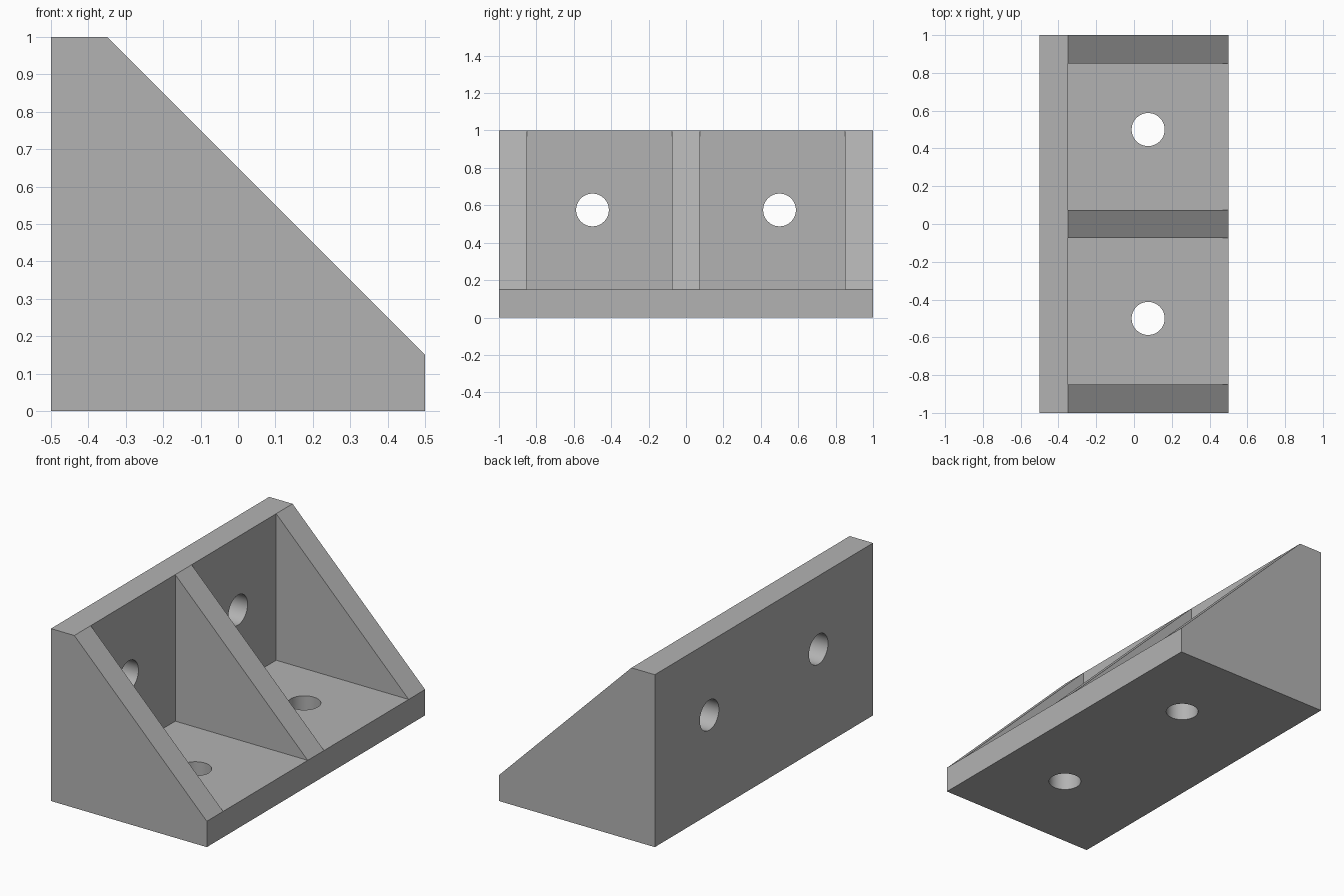
import bpy, bmesh, math
from mathutils import Matrix

if "Cube" in bpy.data.objects:
    bpy.data.objects.remove(bpy.data.objects["Cube"])

T = 0.15            # wall thickness
grey = bpy.data.materials.new("mid grey")
grey.diffuse_color = (0.45, 0.45, 0.45, 1)
grey.use_nodes = True
grey.node_tree.nodes["Principled BSDF"].inputs["Base Color"].default_value = grey.diffuse_color


def make_object(name, bm):
    bmesh.ops.recalc_face_normals(bm, faces=bm.faces)
    mesh = bpy.data.meshes.new(name)
    bm.to_mesh(mesh)
    bm.free()
    mesh.materials.append(grey)
    ob = bpy.data.objects.new(name, mesh)
    bpy.context.collection.objects.link(ob)
    return ob


def prism(name, profile, y0, y1):
    """Extrude an (x, z) profile along y."""
    bm = bmesh.new()
    face = bm.faces.new([bm.verts.new((x, y0, z)) for x, z in profile])
    ext = bmesh.ops.extrude_face_region(bm, geom=[face])["geom"]
    verts = [v for v in ext if isinstance(v, bmesh.types.BMVert)]
    bmesh.ops.translate(bm, verts=verts, vec=(0, y1 - y0, 0))
    return make_object(name, bm)


def drill(name, centre, rotation):
    """Round hole cutter."""
    bm = bmesh.new()
    bmesh.ops.create_cone(bm, cap_ends=True, segments=48, radius1=0.0875,
                          radius2=0.0875, depth=0.3,
                          matrix=Matrix.Translation(centre) @ rotation)
    return make_object(name, bm)


# Solid gusset block with the sloping front edge
bracket = prism("corner_bracket",
                [(-0.5, 0), (0.5, 0), (0.5, T), (-0.5 + T, 1), (-0.5, 1)], -1, 1)

# Two pockets leave the base, the back plate and three ribs; four screw holes
cutters = []
for side in (-1, 1):
    y0, y1 = sorted((side * T / 2, side * (1 - T)))
    cutters.append(prism("pocket_cutter",
                         [(-0.5 + T, T), (1, T), (1, 1.5), (-0.5 + T, 1.5)], y0, y1))
    cutters.append(drill("base_hole_cutter", (0.075, side * 0.5, 0.075), Matrix()))
    cutters.append(drill("back_hole_cutter", (-0.425, side * 0.5, 0.575),
                         Matrix.Rotation(math.pi / 2, 4, 'Y')))

for cutter in cutters:
    mod = bracket.modifiers.new(cutter.name, 'BOOLEAN')
    mod.operation = 'DIFFERENCE'
    mod.solver = 'EXACT'
    mod.object = cutter

# Apply the cuts and remove the cutters
bpy.context.view_layer.objects.active = bracket
bracket.select_set(True)
for mod in list(bracket.modifiers):
    bpy.ops.object.modifier_apply(modifier=mod.name)
for cutter in cutters:
    bpy.data.objects.remove(cutter)

# Smooth hole walls, sharp edges elsewhere
bpy.ops.object.select_all(action='DESELECT')
bracket.select_set(True)
bpy.ops.object.shade_smooth_by_angle(angle=math.radians(30))
